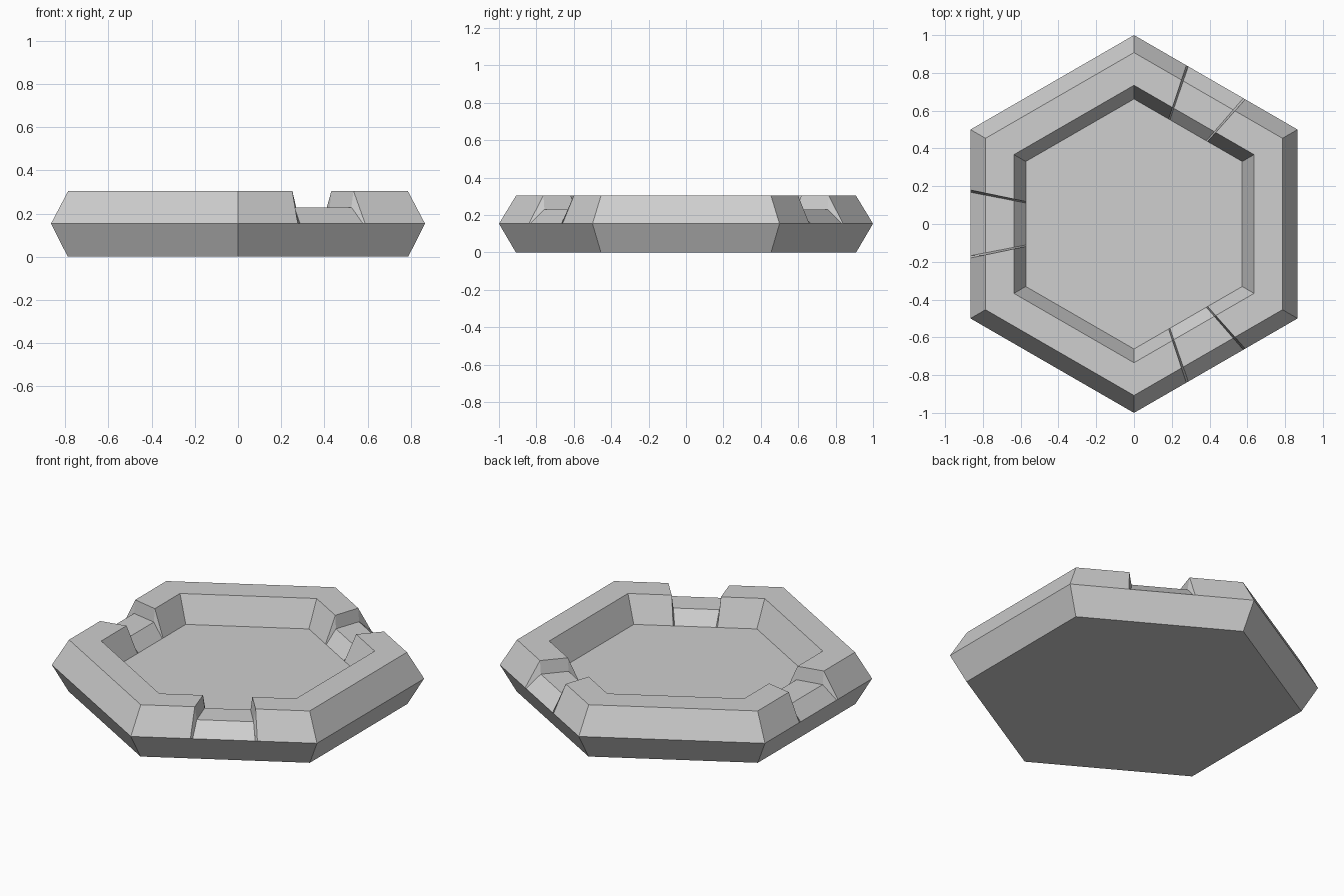
import bpy
import bmesh
import math
from mathutils import Vector

cube = bpy.data.objects.get("Cube")
if cube:
    bpy.data.objects.remove(cube, do_unlink=True)

MID, TOP, NOTCH = 0.153, 0.305, 0.229   # rim heights
CORNER = math.tan(math.radians(30))     # sideways slope of a hexagon corner
NOTCHED_SIDES = (1, 3, 5)


def section(bm, angle, slope, crest):
    """Cross-section of the tray wall, from the base out and over to the floor."""
    normal = Vector((math.cos(angle), math.sin(angle), 0))
    along = Vector((-normal.y, normal.x, 0))
    profile = [(0.788, 0), (0.866, MID), (0.786, crest), (0.636, crest), (0.573, MID)]
    return [bm.verts.new((normal + along * slope) * d + Vector((0, 0, z)))
            for d, z in profile]


bm = bmesh.new()

# Wall sections around the hexagon, dipping at the notches
sections = []
for side in range(6):
    angle = math.radians(60 * side)
    sections.append(section(bm, angle, -CORNER, TOP))
    if side in NOTCHED_SIDES:
        for slope, crest in ((-0.208, TOP), (-0.194, NOTCH), (0.194, NOTCH), (0.208, TOP)):
            sections.append(section(bm, angle, slope, crest))

# Skin between neighbouring sections
for a, b in zip(sections, sections[1:] + sections[:1]):
    for i in range(len(a) - 1):
        bm.faces.new((a[i], b[i], b[i + 1], a[i + 1]))

# Sunken floor and underside
bm.faces.new([s[-1] for s in sections])
bm.faces.new([s[0] for s in reversed(sections)])
bmesh.ops.recalc_face_normals(bm, faces=bm.faces)

mesh = bpy.data.meshes.new("hexagonal_tray")
bm.to_mesh(mesh)
bm.free()
tray = bpy.data.objects.new("hexagonal_tray", mesh)
bpy.context.collection.objects.link(tray)

# Plain grey material
grey = bpy.data.materials.new("light_grey")
grey.use_nodes = True
colour = (0.62, 0.62, 0.62, 1)
grey.diffuse_color = colour
grey.node_tree.nodes["Principled BSDF"].inputs["Base Color"].default_value = colour
mesh.materials.append(grey)
